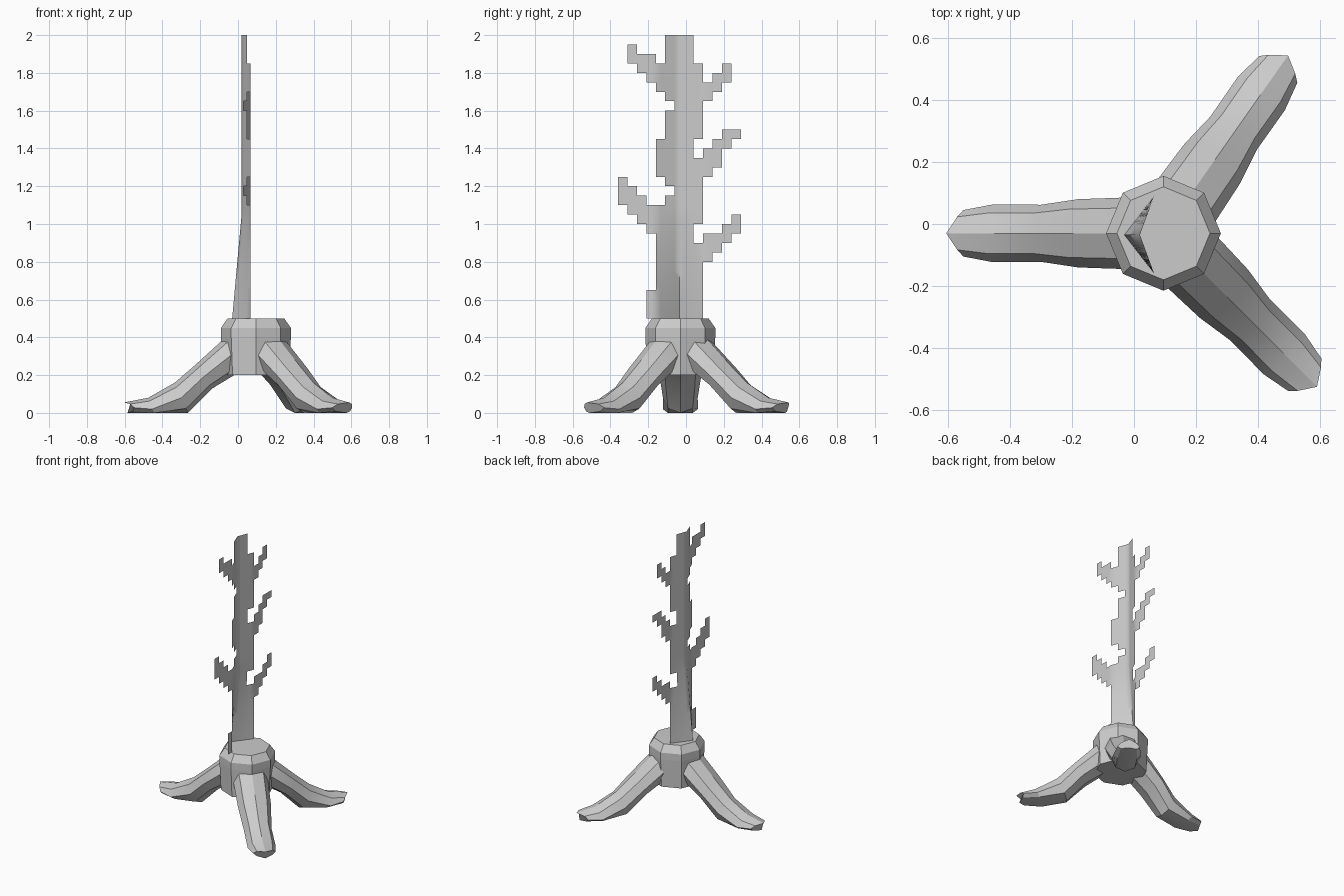
import bpy, bmesh, math

if "Cube" in bpy.data.objects:
    bpy.data.objects.remove(bpy.data.objects["Cube"], do_unlink=True)

grey = bpy.data.materials.new("plain_grey")
grey.use_nodes = True
grey.diffuse_color = (0.6, 0.6, 0.6, 1)
grey.node_tree.nodes["Principled BSDF"].inputs["Base Color"].default_value = (0.6, 0.6, 0.6, 1)

HUB_X, HUB_Y = 0.095, -0.03


def finish(name, bm, angle=None):
    mesh = bpy.data.meshes.new(name)
    bm.to_mesh(mesh)
    bm.free()
    mesh.materials.append(grey)
    obj = bpy.data.objects.new(name, mesh)
    bpy.context.collection.objects.link(obj)
    if angle:
        bpy.ops.object.select_all(action="DESELECT")
        obj.select_set(True)
        bpy.context.view_layer.objects.active = obj
        bpy.ops.object.shade_smooth_by_angle(angle=math.radians(angle))


def loft(rings):
    """Skin a list of equal rings and cap both ends."""
    bm = bmesh.new()
    rings = [[bm.verts.new(p) for p in ring] for ring in rings]
    for a, b in zip(rings, rings[1:]):
        for i in range(len(a)):
            j = (i + 1) % len(a)
            bm.faces.new((a[i], a[j], b[j], b[i]))
    bm.faces.new(rings[0])
    bm.faces.new(rings[-1])
    bmesh.ops.remove_doubles(bm, verts=bm.verts, dist=0.0005)
    bmesh.ops.recalc_face_normals(bm, faces=bm.faces)
    return bm


OCTAGON = [(math.cos(k * math.pi / 4), math.sin(k * math.pi / 4)) for k in range(8)]

# Octagonal hub with a bevelled top
HUB_PROFILE = ((0.175, 0.2), (0.185, 0.4), (0.185, 0.45), (0.15, 0.5))
finish("hub", loft([[(HUB_X + r * c, HUB_Y + r * s, z) for c, s in OCTAGON]
                    for r, z in HUB_PROFILE]))

# Legs: top point, bottom point, half width and tip rounding of each section
SECTIONS = (
    (0.10, 0.42, 0.06, 0.24, 0.115, 0),
    (0.15, 0.41, 0.115, 0.20, 0.115, 0),
    (0.32, 0.255, 0.23, 0.13, 0.11, 0),
    (0.43, 0.16, 0.36, 0.00, 0.092, 0),
    (0.57, 0.08, 0.53, -0.04, 0.093, 0),
    (0.70, 0.055, 0.68, 0.00, 0.075, 0.045),
)


def leg(name, degrees):
    ca, sa = math.cos(math.radians(degrees)), math.sin(math.radians(degrees))
    rings = []
    for rt, zt, rb, zb, half, bow in SECTIONS:
        ring = []
        for c, s in OCTAGON:
            r = (rt + rb) / 2 + c * (rt - rb) / 2 - bow * abs(s)
            z = max(0, (zt + zb) / 2 + c * (zt - zb) / 2)
            w = s * half
            ring.append((HUB_X + r * ca - w * sa, HUB_Y + r * sa + w * ca, z))
        rings.append(ring)
    finish(name, loft(rings), 25)


leg("right_leg", 180)
leg("back_leg", 55)
leg("front_leg", -45)

# Trunk and branches: a thin folded sheet of square steps
CELL = 0.05
cells = set()


def block(left, right, top, bottom):
    cells.update((c, r) for c in range(left, right) for r in range(top, bottom))


def branch(start, step, spans):
    """Stepped branch growing outward, one row span per column."""
    for i, (top, bottom) in enumerate(spans):
        col = start + i * step
        block(col, col + 1, top, bottom)


def sheet_point(col, row):
    y, z = -0.36 + CELL * col, 2 - CELL * row
    depth = 0.046 + 0.05 * max(0, (1.05 - z) / 0.55)
    x = 0.065 - depth * max(0, 1 - abs(y + 0.035) / 0.125)
    return (x, y, z)


# Trunk pieces from the top down: left, right, bottom row
row = 0
for left, right, bottom in ((5, 8, 3), (5, 9, 7), (6, 9, 8), (5, 9, 11), (4, 8, 13),
                            (4, 9, 15), (5, 9, 16), (6, 9, 17), (5, 9, 20),
                            (4, 8, 22), (4, 9, 27), (3, 9, 30)):
    block(left, right, row, bottom)
    row = bottom

branch(4, -1, ((3, 6), (2, 5), (2, 4), (1, 3)))
branch(4, -1, ((18, 20), (18, 21), (17, 20), (16, 19), (15, 18)))
branch(9, 1, ((5, 7), (4, 6), (3, 5)))
branch(9, 1, ((12, 15), (11, 14), (10, 12), (10, 11)))
branch(9, 1, ((21, 24), (21, 23), (20, 22), (19, 21)))

bm = bmesh.new()
for col, row in sorted(cells):
    for c in (col, col + 0.5):
        corners = ((c, row), (c, row + 1), (c + 0.5, row + 1), (c + 0.5, row))
        bm.faces.new([bm.verts.new(sheet_point(*p)) for p in corners])
bmesh.ops.remove_doubles(bm, verts=bm.verts, dist=0.0005)
finish("branched_trunk", bm, 60)
